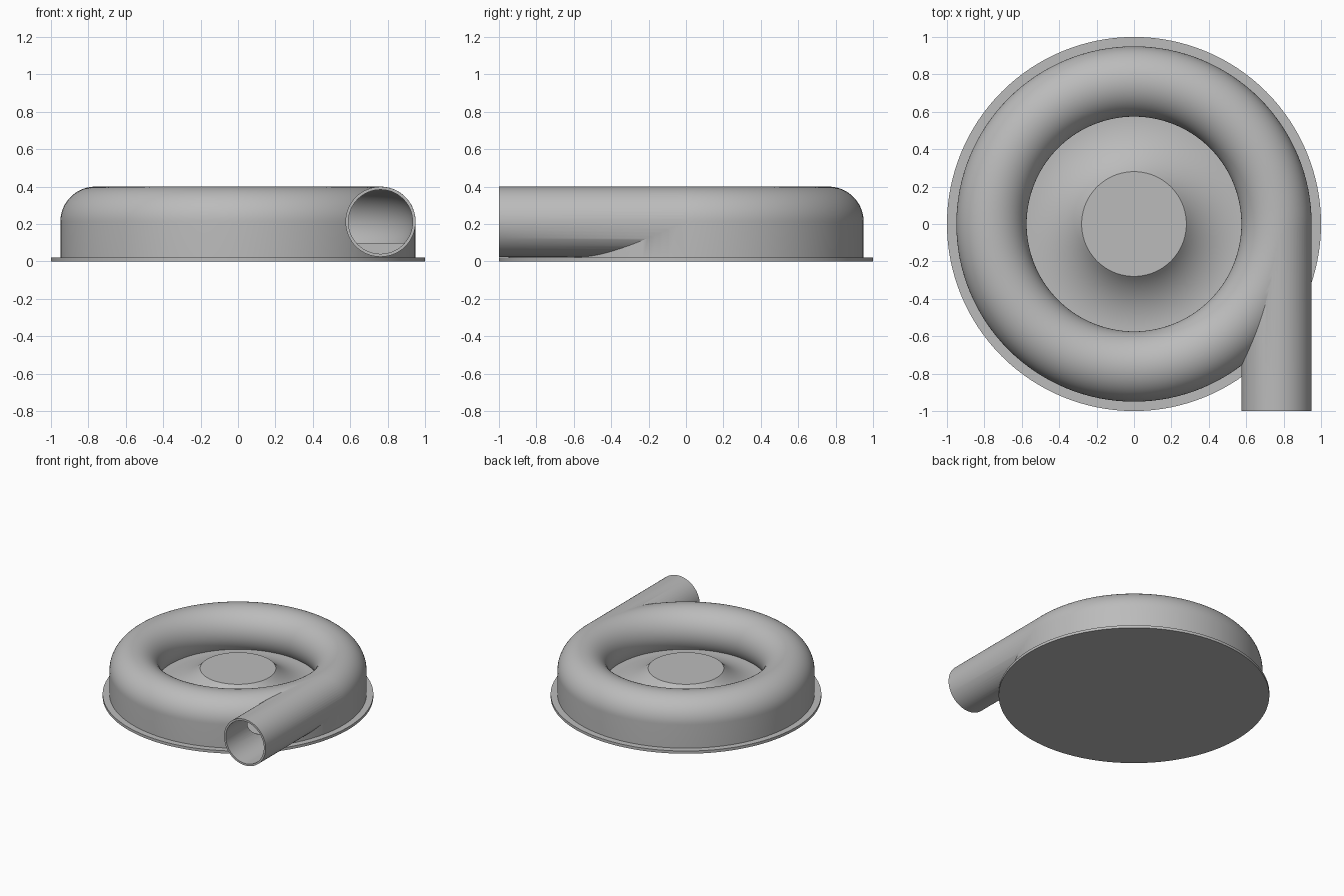
import bpy, bmesh
from math import sin, cos, pi, asin, sqrt, radians

RING_R, TUBE_R, TUBE_Z = 0.762, 0.188, 0.212   # volute ring and its tube
BORE_R, FLOOR_Z = 0.1715, 0.10
HUB_R, HUB_Z, FLARE_R = 0.28, 0.23, 0.57
STEPS = 128

if "Cube" in bpy.data.objects:
    bpy.data.objects.remove(bpy.data.objects["Cube"], do_unlink=True)

grey = bpy.data.materials.new("light grey")
grey.use_nodes = True
colour = (0.5, 0.5, 0.5, 1)
grey.diffuse_color = colour
grey.node_tree.nodes["Principled BSDF"].inputs["Base Color"].default_value = colour


def finish(name, bm):
    bmesh.ops.remove_doubles(bm, verts=bm.verts, dist=1e-5)
    bmesh.ops.recalc_face_normals(bm, faces=bm.faces)
    mesh = bpy.data.meshes.new(name)
    bm.to_mesh(mesh)
    bm.free()
    obj = bpy.data.objects.new(name, mesh)
    bpy.context.collection.objects.link(obj)
    mesh.materials.append(grey)
    return obj


def revolve(name, profile, closed=False):
    """Turn a (radius, height) profile around the z axis."""
    bm = bmesh.new()
    verts = [bm.verts.new((r, 0, z)) for r, z in profile]
    pairs = list(zip(verts, verts[1:]))
    if closed:
        pairs.append((verts[-1], verts[0]))
    edges = [bm.edges.new(p) for p in pairs]
    bmesh.ops.spin(bm, geom=verts + edges, cent=(0, 0, 0), axis=(0, 0, 1),
                   angle=2 * pi, steps=STEPS, use_merge=True)
    return finish(name, bm)


def rod(name, radius, y_start, y_end):
    """Straight cylinder along y through the outlet axis."""
    bm = bmesh.new()
    ring = [bm.verts.new((RING_R + radius * cos(a), y_start, TUBE_Z + radius * sin(a)))
            for a in (2 * pi * i / 64 for i in range(64))]
    face = bm.faces.new(ring)
    top = bmesh.ops.extrude_face_region(bm, geom=[face])["geom"]
    moved = [v for v in top if isinstance(v, bmesh.types.BMVert)]
    bmesh.ops.translate(bm, vec=(0, y_end - y_start, 0), verts=moved)
    return finish(name, bm)


def arc(cx, cz, radius, start, end, count):
    return [(cx + radius * cos(a), cz + radius * sin(a))
            for a in (start + (end - start) * i / count for i in range(count + 1))]


def boolean(target, tool, operation):
    mod = target.modifiers.new(tool.name, 'BOOLEAN')
    mod.operation, mod.solver, mod.object = operation, 'EXACT', tool
    bpy.context.view_layer.objects.active = target
    bpy.ops.object.modifier_apply(modifier=mod.name)
    bpy.data.objects.remove(tool, do_unlink=True)


def smooth(obj):
    bpy.ops.object.select_all(action='DESELECT')
    obj.select_set(True)
    bpy.context.view_layer.objects.active = obj
    bpy.ops.object.shade_smooth_by_angle(angle=radians(30))


# Round base plate
plate = revolve("base_plate", [(0, 0), (1, 0), (1, 0.022), (0, 0.022)])

# Housing: straight outer wall, rounded ring, floor and flared centre hub
under = asin((TUBE_Z - FLOOR_Z) / TUBE_R)
width, rise = FLARE_R - HUB_R, HUB_Z - FLOOR_Z
flare = (width ** 2 + rise ** 2) / (2 * rise)
profile = [(0, 0.01), (RING_R + TUBE_R, 0.01)]
profile += arc(RING_R, TUBE_Z, TUBE_R, 0, pi + under, 40)
profile += arc(FLARE_R, FLOOR_Z + flare, flare, -pi / 2, -pi / 2 - asin(width / flare), 14)
profile.append((0, HUB_Z))
housing = revolve("volute_housing", profile)

# Straight outlet pipe leaving the ring on a tangent
boolean(housing, rod("outlet_pipe", TUBE_R - 0.0005, -1, 0), 'UNION')

# Hollow ring channel with a flat floor, and the bore of the outlet
low = asin((TUBE_Z - FLOOR_Z) / BORE_R)
channel = arc(RING_R, TUBE_Z, BORE_R + 0.0005, -low, pi + low, 36)
boolean(housing, revolve("ring_channel", channel, closed=True), 'DIFFERENCE')
boolean(housing, rod("outlet_bore", BORE_R, -1.05, 0), 'DIFFERENCE')

for part in (plate, housing):
    smooth(part)
